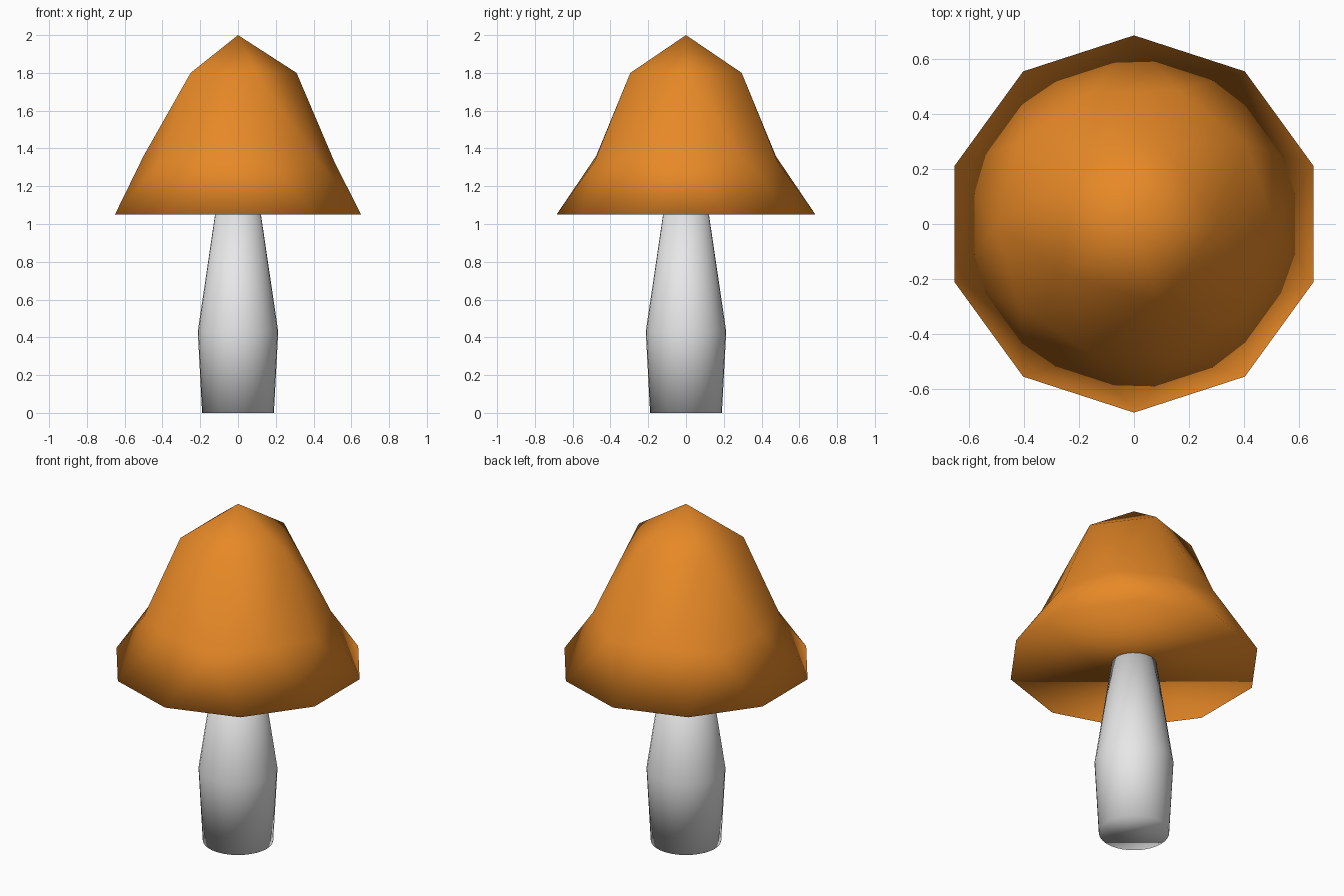
import bpy, bmesh, math

cube = bpy.data.objects.get("Cube")
if cube:
    bpy.data.objects.remove(cube, do_unlink=True)


def make_material(name, color):
    mat = bpy.data.materials.new(name)
    mat.use_nodes = True
    mat.diffuse_color = color
    mat.node_tree.nodes["Principled BSDF"].inputs["Base Color"].default_value = color
    return mat


def make_object(name, bm, mat):
    bmesh.ops.recalc_face_normals(bm, faces=bm.faces)
    for face in bm.faces:
        face.smooth = True
    mesh = bpy.data.meshes.new(name)
    bm.to_mesh(mesh)
    bm.free()
    mesh.materials.append(mat)
    obj = bpy.data.objects.new(name, mesh)
    bpy.context.collection.objects.link(obj)
    return obj


orange = make_material("cap orange", (0.8, 0.25, 0.02, 1))
white = make_material("stem white", (0.8, 0.8, 0.8, 1))

# Cap: upper half of an icosphere, its rings pulled into a flared bell
bm = bmesh.new()
bmesh.ops.create_icosphere(bm, subdivisions=2, radius=1)
bmesh.ops.delete(bm, geom=[v for v in bm.verts if v.co.z < -0.1], context='VERTS')
# (lowest unit height of ring, new radius, new height)
rings = [(0.95, 0, 2), (0.7, 0.31, 1.8), (0.49, 0.5, 1.36),
         (0.3, 0.51, 1.33), (-0.1, 0.685, 1.05)]
for v in bm.verts:
    radius, height = next((r, h) for low, r, h in rings if v.co.z > low)
    angle = math.atan2(v.co.y, v.co.x)
    v.co = (radius * math.cos(angle), radius * math.sin(angle), height)
# flat underside
bmesh.ops.contextual_create(bm, geom=[e for e in bm.edges if e.is_boundary])
make_object("cap", bm, orange)

# Stem: lathed profile with a bulge, closed at both ends
SIDES = 32
bm = bmesh.new()
loops = []
for radius, height in [(0.19, 0), (0.213, 0.43), (0.12, 1.06)]:
    loops.append([bm.verts.new((radius * math.cos(math.tau * i / SIDES),
                                radius * math.sin(math.tau * i / SIDES), height))
                  for i in range(SIDES)])
for lower, upper in zip(loops, loops[1:]):
    for i in range(SIDES):
        j = (i + 1) % SIDES
        bm.faces.new((lower[i], lower[j], upper[j], upper[i]))
bm.faces.new(loops[0][::-1])
bm.faces.new(loops[-1])
make_object("stem", bm, white)
